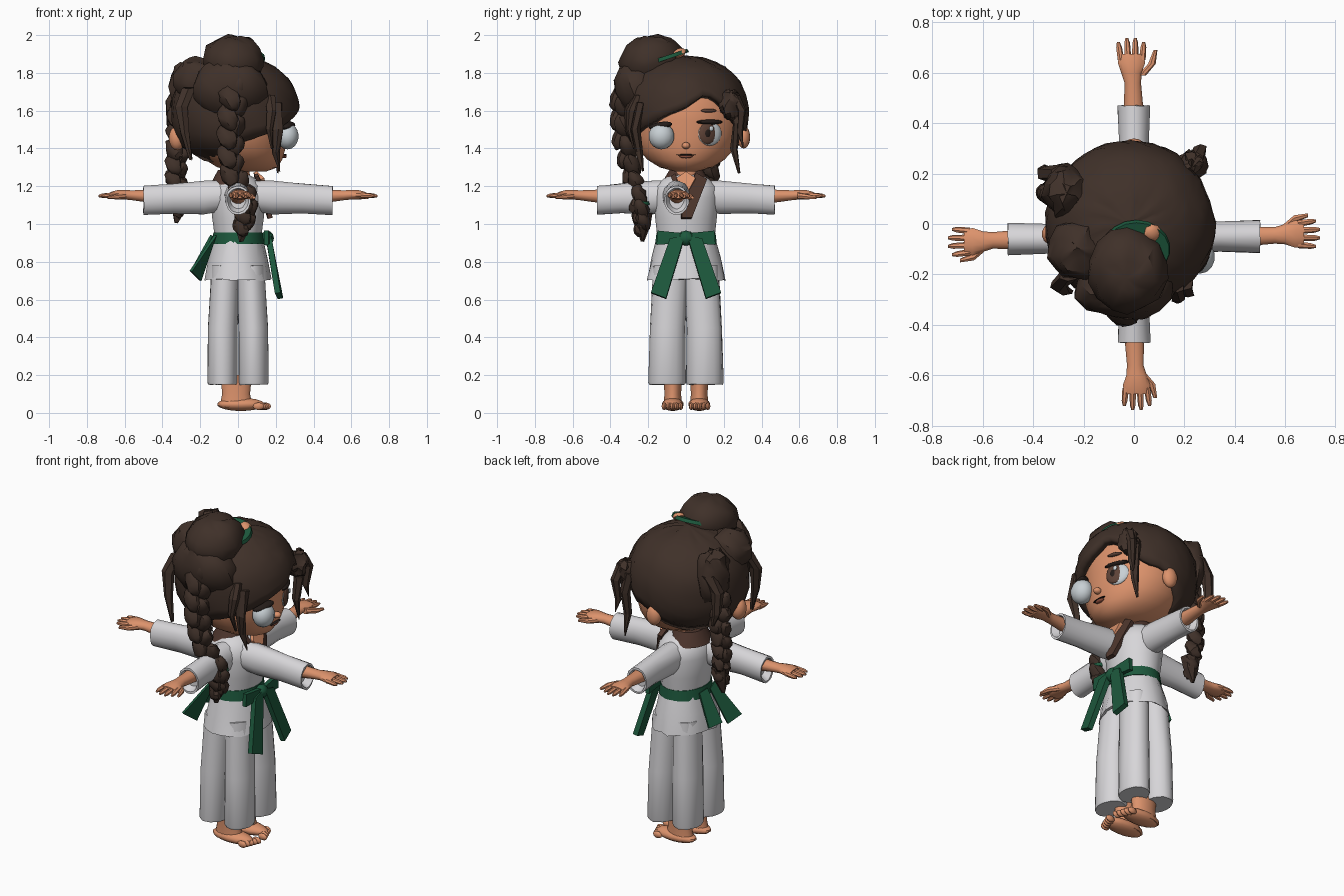
import bpy, bmesh, math, random
from mathutils import Vector, Matrix

if "Cube" in bpy.data.objects:
    bpy.data.objects.remove(bpy.data.objects["Cube"])
random.seed(4)

def mat(name, c):
    m = bpy.data.materials.new(name)
    m.diffuse_color = (*c, 1)
    m.use_nodes = True
    m.node_tree.nodes["Principled BSDF"].inputs["Base Color"].default_value = m.diffuse_color
    return m

SKIN = mat("skin", (.72, .29, .15))
HAIR = mat("dark brown hair", (.050, .030, .022))
CLOTH = mat("white cloth", (.68, .67, .69))
GREEN = mat("green belt", (.012, .098, .046))
EYE = mat("eye white", (.58, .63, .66))
IRIS = mat("brown iris", (.11, .055, .038))
DARK = mat("near black", (.018, .012, .010))
LIP = mat("lip", (.28, .085, .05))
TRIM = mat("brown collar", (.075, .036, .026))

def finish(name, bm, m, smooth=True, jitter=0.0):
    for v in bm.verts:
        v.co += Vector([random.uniform(-jitter, jitter) for _ in range(3)])
    bmesh.ops.recalc_face_normals(bm, faces=bm.faces)
    me = bpy.data.meshes.new(name)
    bm.to_mesh(me)
    bm.free()
    me.materials.append(m)
    ob = bpy.data.objects.new(name, me)
    bpy.context.collection.objects.link(ob)
    if smooth:
        bpy.context.view_layer.objects.active = ob
        ob.select_set(True)
        bpy.ops.object.shade_smooth_by_angle(angle=math.radians(40))
        ob.select_set(False)
    return ob

def loft(name, secs, m, axis='z', n=16, jitter=0.0, smooth=True, xf=None):
    """Rings (x, y, z, a, b) lofted along z (a=x, b=y) or x (a=y, b=z)."""
    bm = bmesh.new()
    rings = []
    for x, y, z, a, b in secs:
        ring = []
        for i in range(n):
            t = 2 * math.pi * (i + .5) / n
            c, s = a * math.cos(t), b * math.sin(t)
            ring.append(bm.verts.new((x + c, y + s, z) if axis == 'z' else (x, y + c, z + s)))
        rings.append(ring)
    for r, q in zip(rings, rings[1:]):
        for i in range(n):
            bm.faces.new((r[i], r[(i + 1) % n], q[(i + 1) % n], q[i]))
    bm.faces.new(rings[0])
    bm.faces.new(rings[-1])
    if xf is not None:
        bm.transform(xf)
    return finish(name, bm, m, smooth, jitter)

def blob(name, c, r, m, rot=(0, 0, 0), u=14, v=9, jitter=0.0, smooth=True):
    bm = bmesh.new()
    bmesh.ops.create_uvsphere(bm, u_segments=u, v_segments=v, radius=1)
    bm.transform(Matrix.LocRotScale(Vector(c), Matrix.Rotation(rot[2], 3, 'Z') @
                 Matrix.Rotation(rot[1], 3, 'Y') @ Matrix.Rotation(rot[0], 3, 'X'), Vector(r)))
    return finish(name, bm, m, smooth, jitter)

def strip(name, corners, m, thick=.012):
    bm = bmesh.new()
    bm.faces.new([bm.verts.new(p) for p in corners])
    ob = finish(name, bm, m, False)
    s = ob.modifiers.new("thickness", 'SOLIDIFY')
    s.thickness, s.offset = thick, 0
    return ob

def interp(table, t):
    for (a, p), (b, q) in zip(table, table[1:]):
        if a <= t <= b:
            return p + (q - p) * (t - a) / (b - a)
    return table[-1][1]

SIDES = ((-1, "left"), (1, "right"))

# Feet with toes, ankles
for s, side in SIDES:
    y = s * .07
    loft(side + "_ankle", [(-.01, y, .03, .09, .05), (-.01, y, .1, .075, .045), (-.01, y, .2, .085, .05)], SKIN)
    blob(side + "_foot", (.015, y, .045), (.13, .058, .035), SKIN)
    for i in range(5):
        blob(side + "_toe", (.145 - .009 * i, y + s * (-.042 + .022 * i), .035), (.03, .013, .02), SKIN, u=8, v=6)

# Wide trousers: four columns with grooves between them
for s, side in SIDES:
    for t, end in ((-1, "rear"), (1, "front")):
        x, y = t * .083, s * .1
        loft(f"{side}_{end}_trouser_fold", [(x, y, .15, .075, .094), (x, y, .162, .079, .098),
             (x * .97, y * .97, .45, .078, .094), (x * .8, y * .8, .78, .074, .092)], CLOTH, n=18, jitter=.002)

# Jacket: flared skirt and body
loft("jacket_skirt", [(0, 0, .80, .10, .12), (0, 0, .71, .165, .2), (0, 0, .705, .175, .212),
     (0, 0, .82, .155, .182), (0, 0, .96, .12, .15)], CLOTH, n=20, jitter=.007)
loft("jacket_body", [(0, 0, .9, .12, .15), (0, 0, 1.03, .138, .165), (0, 0, 1.14, .15, .175),
     (0, 0, 1.20, .135, .165), (0, 0, 1.24, .095, .12), (0, 0, 1.26, .06, .075)], CLOTH, n=20)
loft("neck", [(0, 0, 1.2, .07, .075), (0, 0, 1.35, .055, .06)], SKIN)
# Collar ring and crossed lapel, with bare chest between
loft("collar", [(-.03, 0, 1.21, .118, .135), (-.03, 0, 1.285, .078, .09)], TRIM)
strip("bare_chest", [(.13, -.05, 1.24), (.155, -.005, 1.14), (.13, .05, 1.24), (.09, 0, 1.275)], SKIN, .02)
strip("right_lapel", [(.095, .05, 1.27), (.10, .11, 1.235), (.168, .03, 1.03), (.17, -.025, 1.03), (.165, -.02, 1.10)], TRIM, .025)
strip("left_lapel", [(.095, -.055, 1.265), (.10, -.08, 1.25), (.16, -.02, 1.10), (.162, 0, 1.11)], TRIM, .02)

# Belt, knot and tails
loft("belt", [(0, 0, .895, .142, .165), (0, 0, .955, .132, .158)], GREEN, n=20)
blob("belt_knot", (.155, 0, .925), (.035, .045, .04), GREEN, u=8, v=6)
for s, side in SIDES:
    strip(side + "_belt_bow", [(.16, 0, .95), (.15, s * .15, .965), (.15, s * .155, .89), (.16, 0, .9)], GREEN, .025)
    strip(side + "_belt_tail", [(.16, s * .005, .94), (.165, s * .085, .92), (.21, s * .185, .635), (.225, s * .105, .605)], GREEN, .03)
strip("back_belt_tail", [(-.12, -.10, .94), (-.13, -.04, .92), (-.20, -.11, .70), (-.25, -.17, .75)], GREEN, .015)
strip("back_belt_tail_short", [(-.14, .0, .94), (-.13, .06, .93), (-.20, .07, .74), (-.24, -.0, .76)], GREEN, .015)

# Four arms, each built along +x then turned
for name, ang, off, end, t in (("right_arm", 0, (0, -.05, 0), .50, 1), ("left_arm", 180, (0, -.06, 0), .50, 1),
                               ("rear_arm", 90, (0, 0, 0), .47, -1), ("fore_arm", -90, (0, 0, 0), .47, 1)):
    X = Matrix.Translation(off) @ Matrix.Rotation(math.radians(ang), 4, 'Z')
    loft(name + "_sleeve", [(.06, 0, 1.15, .075, .08), (.18, 0, 1.14, .07, .09), (.34, 0, 1.135, .060, .08),
         (end, 0, 1.125, .066, .078), (end, 0, 1.125, .056, .066), (end - .04, 0, 1.13, .04, .05)], CLOTH, 'x', xf=X, jitter=.002)
    loft(name + "_hand", [(.42, 0, 1.145, .042, .04), (.56, .005, 1.152, .034, .027), (.60, .01, 1.155, .042, .026),
         (.64, .01, 1.155, .056, .025), (.675, .01, 1.152, .05, .018)], SKIN, 'x', 12, xf=X)
    for i in range(4):
        y = -.032 + .028 * i
        L = .738 - (.016 if i in (0, 3) else 0)
        loft(name + "_finger", [(.65, y, 1.153, .014, .016), (L - .02, y * 1.15, 1.15, .012, .012),
             (L, y * 1.2, 1.148, .006, .006)], SKIN, 'x', 7, xf=X)
    loft(name + "_thumb", [(.59, t * .03, 1.15, .018, .018), (.635, t * .07, 1.145, .016, .015),
         (.69, t * .085, 1.14, .008, .008)], SKIN, 'x', 7, xf=X)

# Head with rounded cheeks and small chin
loft("head", [(.07, 0, 1.278, .08, .06), (.05, 0, 1.30, .16, .14), (.03, 0, 1.34, .205, .205), (.01, 0, 1.39, .24, .25),
     (0, 0, 1.46, .257, .285), (0, 0, 1.55, .26, .295), (0, 0, 1.65, .26, .285), (0, 0, 1.76, .2, .22)], SKIN, n=28)
blob("right_ear", (.0, .305, 1.46), (.045, .035, .06), SKIN)
blob("rear_ear", (-.322, -.04, 1.455), (.045, .045, .065), SKIN)

# Eyes: one bulging, one set into the face
blob("left_eye", (.262, -.13, 1.465), (.060, .068, .07), EYE)
blob("left_lash", (.262, -.135, 1.52), (.035, .068, .02), DARK, (.15, 0, -.4))
for n, x, y, r, m, dz in (("right_eye", .222, .125, (.02, .068, .066), EYE, 0), ("right_iris", .237, .115, (.014, .05, .058), IRIS, 0),
                          ("right_pupil", .247, .115, (.007, .018, .024), DARK, 0),
                          ("right_glint", .249, .135, (.006, .012, .014), EYE, .025),
                          ("right_lash", .225, .125, (.026, .076, .014), DARK, .060)):
    blob(n, (x, y, 1.48 + dz), r, m, (0, 0, .4))
blob("right_brow", (.238, .12, 1.60), (.015, .045, .010), IRIS, (0, 0, .4))
blob("nose", (.26, 0, 1.415), (.025, .022, .018), SKIN)
blob("mouth", (.244, .0, 1.358), (.014, .034, .010), LIP)
blob("mouth_line", (.248, .0, 1.366), (.012, .05, .004), DARK)

# Hair cap: columns from the crown down to a swept hairline
HAIRLINE = [(-180, 1.335), (-95, 1.325), (-82, 1.43), (-50, 1.50), (-25, 1.56), (0, 1.62), (20, 1.70),
            (40, 1.62), (60, 1.51), (80, 1.50), (100, 1.40), (120, 1.345), (180, 1.335)]
bm = bmesh.new()
N, ROWS = 44, 11
crown = bm.verts.new((-.02, 0, 1.89))
cols = []
for i in range(N):
    a = -180 + 360 * i / N
    zb = interp(HAIRLINE, a)
    col = []
    for j in range(1, ROWS + 1):
        z = 1.89 - (1.89 - zb) * (j / ROWS) ** 1.5
        k = abs(z - 1.6) / .29
        r = math.sqrt(max(0, 1 - k ** (2.2 if z > 1.6 else 3)))
        t = math.radians(a)
        col.append(bm.verts.new((-.015 + .338 * r * math.cos(t), .33 * r * math.sin(t), z)))
    cols.append(col)
for i in range(N):
    c, d = cols[i], cols[(i + 1) % N]
    bm.faces.new((crown, c[0], d[0]))
    for j in range(ROWS - 1):
        bm.faces.new((c[j], c[j + 1], d[j + 1], d[j]))
cap = finish("hair_cap", bm, HAIR, True, .004)
sol = cap.modifiers.new("thickness", 'SOLIDIFY')
sol.thickness, sol.offset = .05, -1

# Bun, tie and bulges of gathered hair
blob("bun", (-.025, -.18, 1.865), (.16, .175, .135), HAIR, (.2, 0, 0), jitter=.010)
blob("bun_base", (-.04, -.25, 1.71), (.2, .125, .17), HAIR, (.3, 0, 0), jitter=.012)
blob("rear_bulge", (-.27, .13, 1.70), (.09, .11, .16), HAIR, jitter=.014)
blob("rear_shoulder", (-.22, -.1, 1.76), (.12, .13, .12), HAIR, jitter=.012)
blob("right_bulge", (.235, .235, 1.63), (.05, .055, .08), HAIR, (0, 0, -.8), jitter=.012)
loft("hair_tie", [(.01, -.1, 1.872, .135, .12), (.01, -.1, 1.892, .13, .115)], GREEN, n=18,
     xf=Matrix.Translation((0, -.1, 1.88)) @ Matrix.Rotation(.32, 4, 'X') @ Matrix.Translation((0, .1, -1.88)))
blob("scalp_patch", (.075, -.035, 1.905), (.04, .035, .022), SKIN, (0, .5, -.6), 8, 6)

# Loose hanging locks
def lock(name, pts, w):
    n = len(pts) - 1
    loft(name, [(*p, w * (1 - .85 * (i / n) ** 2), w * .8 * (1 - .85 * (i / n) ** 2)) for i, p in enumerate(pts)],
         HAIR, n=6, jitter=.005, smooth=False)

lock("right_lock", [(.2, .25, 1.64), (.22, .27, 1.53), (.21, .255, 1.4), (.21, .28, 1.27)], .036)
lock("right_wisp", [(.25, .26, 1.68), (.26, .295, 1.6), (.25, .285, 1.48), (.26, .305, 1.41)], .03)
lock("left_lock", [(.2, -.24, 1.64), (.21, -.27, 1.5), (.2, -.25, 1.38), (.22, -.23, 1.28)], .034)
lock("left_wisp", [(.17, -.25, 1.68), (.18, -.29, 1.6), (.17, -.30, 1.5), (.18, -.28, 1.4)], .03)
lock("rear_lock", [(-.26, -.2, 1.72), (-.3, -.24, 1.62), (-.28, -.26, 1.48), (-.25, -.27, 1.34)], .038)
lock("rear_wisp", [(-.29, .2, 1.74), (-.35, .2, 1.65), (-.35, .21, 1.53), (-.33, .22, 1.45)], .045)

# Braids: alternating tilted strands along a path
def braid(name, pts, w, count):
    pts = [Vector(p) for p in pts]
    for i in range(count):
        f = i / (count - 1) * (len(pts) - 1)
        k = min(int(f), len(pts) - 2)
        p = pts[k].lerp(pts[k + 1], f - k)
        s = -1 if i % 2 else 1
        r = w * (1 - .3 * i / count)
        p += Vector((s * r * .3, s * r * .2, 0))
        blob(name, p, (r * .85, r * .75, r * 1.2), HAIR, (s * .35, s * .5, 0), 9, 7, .005)
    lock(name + "_tuft", [pts[-1] + Vector((0, 0, .07)), pts[-1], pts[-1] - Vector((.015, 0, .075))], w * .9)

braid("front_braid", [(-.02, -.34, 1.72), (-.04, -.34, 1.5), (-.04, -.29, 1.28), (.05, -.25, 1.12), (.03, -.23, .985)], .067, 18)
braid("rear_braid", [(-.3, .12, 1.6), (-.32, .13, 1.42), (-.33, .13, 1.25), (-.31, .11, 1.08)], .06, 14)
loft("front_braid_tie", [(.05, -.235, 1.10, .045, .045), (.05, -.235, 1.12, .045, .045)], GREEN, n=10)
